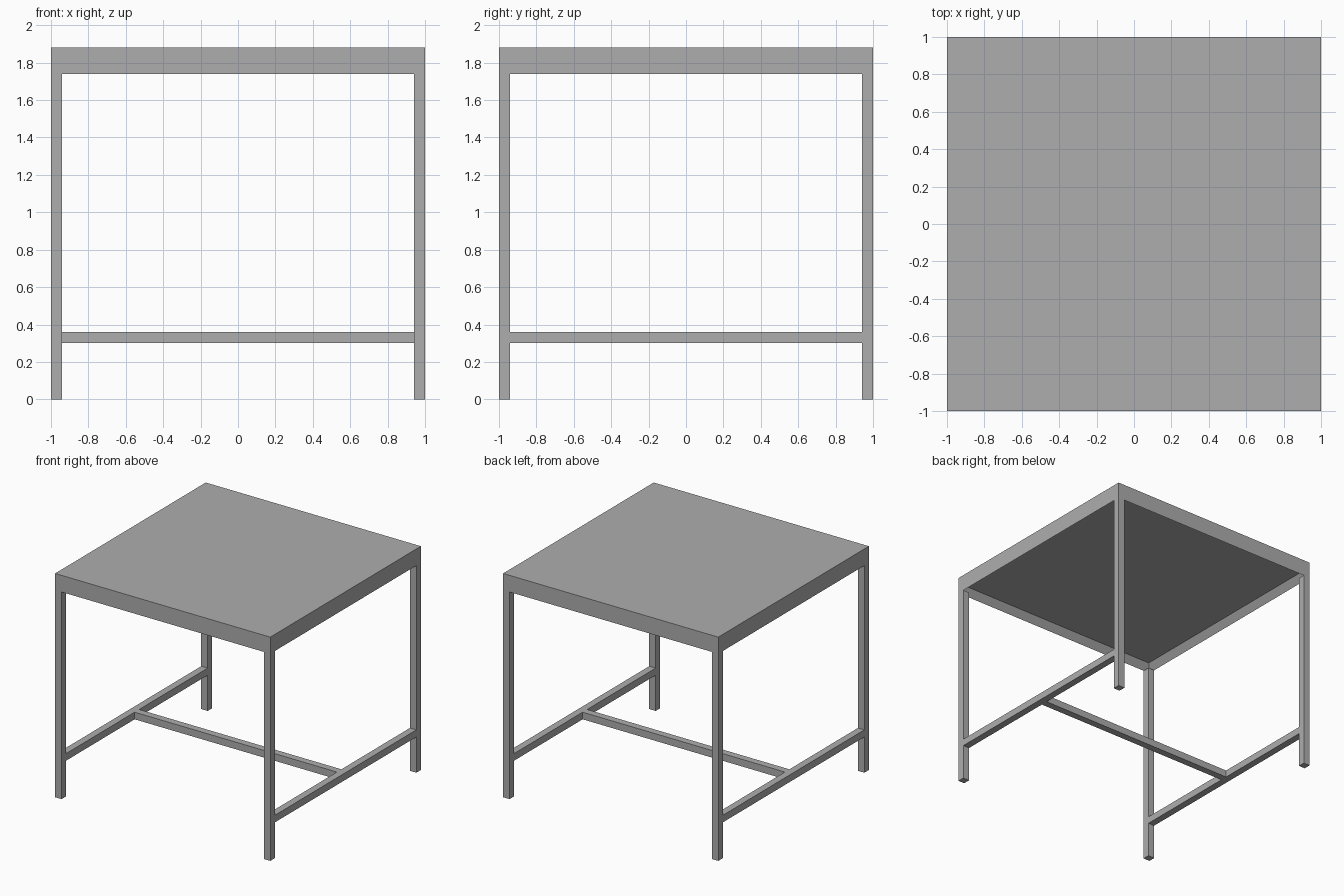
import bpy
import bmesh
from mathutils import Matrix, Vector

cube = bpy.data.objects.get("Cube")
if cube:
    bpy.data.objects.remove(cube, do_unlink=True)

BAR = 0.06          # thickness of legs, rails and apron
APRON_BOTTOM = 1.74
HEIGHT = 1.88
EDGE = 1 - BAR / 2  # centre line of the outer bars
RAIL_Z = 0.33

grey = bpy.data.materials.new("plain_grey")
grey.use_nodes = True
colour = (0.42, 0.42, 0.42, 1)
grey.diffuse_color = colour
grey.node_tree.nodes["Principled BSDF"].inputs["Base Color"].default_value = colour


def box(name, centre, size):
    bm = bmesh.new()
    matrix = Matrix.Translation(centre) @ Matrix.Diagonal(Vector(size)).to_4x4()
    bmesh.ops.create_cube(bm, size=1, matrix=matrix)
    mesh = bpy.data.meshes.new(name)
    bm.to_mesh(mesh)
    bm.free()
    mesh.materials.append(grey)
    obj = bpy.data.objects.new(name, mesh)
    bpy.context.collection.objects.link(obj)
    return obj


# Tabletop: one slab with its underside inset and pushed up to leave an apron
top = box("tabletop", (0, 0, (HEIGHT + APRON_BOTTOM) / 2), (2, 2, HEIGHT - APRON_BOTTOM))
bm = bmesh.new()
bm.from_mesh(top.data)
bm.normal_update()
underside = min(bm.faces, key=lambda f: f.calc_center_median().z)
bmesh.ops.inset_region(bm, faces=[underside], thickness=BAR)
bmesh.ops.translate(bm, verts=underside.verts, vec=(0, 0, BAR))
bm.to_mesh(top.data)
bm.free()

# Legs and side stretchers, flush with the outer faces
for side, x in (("left", EDGE), ("right", -EDGE)):
    for end, y in (("front", -EDGE), ("back", EDGE)):
        box(f"{end}_{side}_leg", (x, y, APRON_BOTTOM / 2), (BAR, BAR, APRON_BOTTOM))
    box(f"{side}_stretcher", (x, 0, RAIL_Z), (BAR, 2 - 2 * BAR, BAR))

# Middle stretcher joining the two sides
box("middle_stretcher", (0, 0, RAIL_Z), (2 - 2 * BAR, BAR, BAR))
